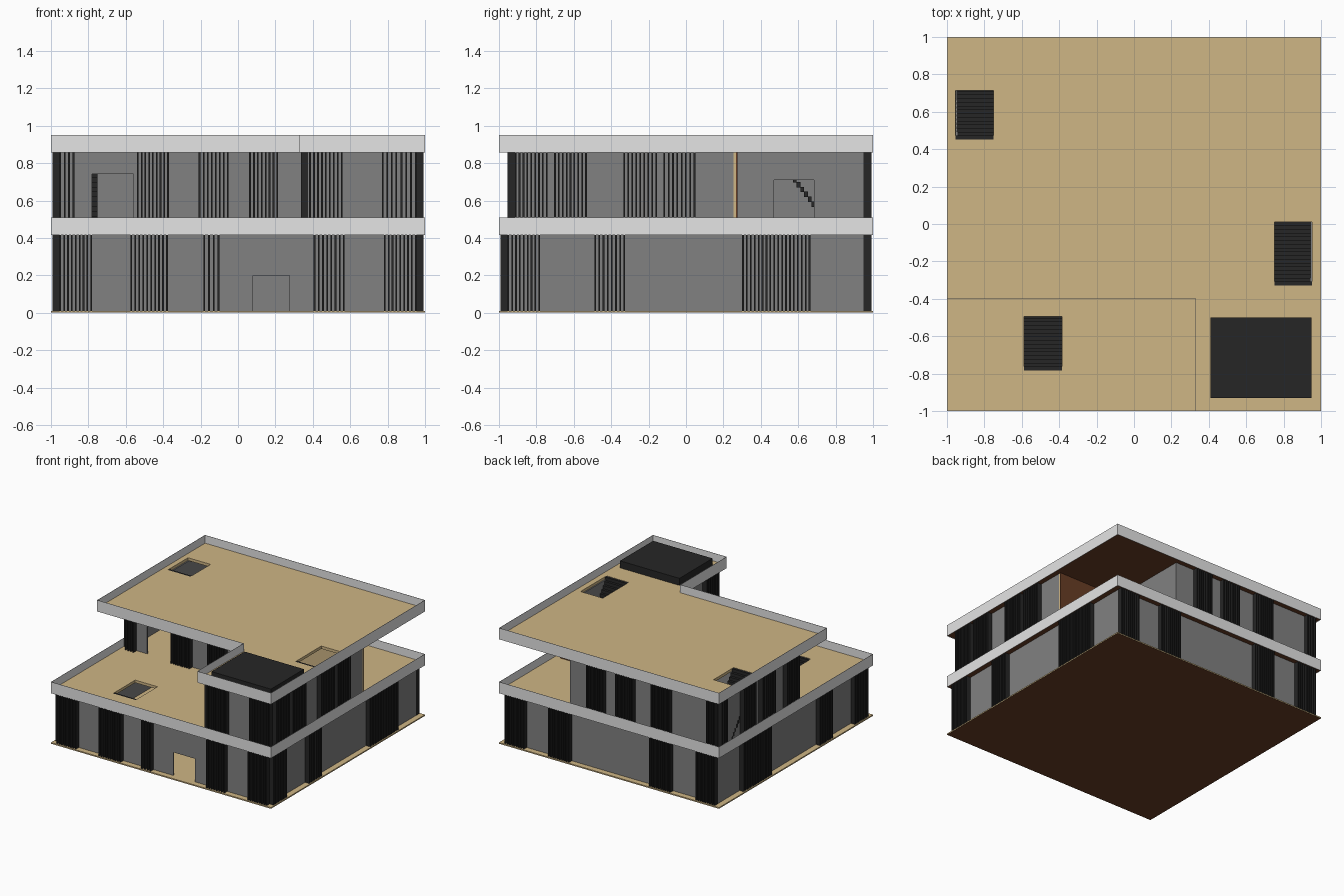
import bpy, bmesh

if "Cube" in bpy.data.objects:
    bpy.data.objects.remove(bpy.data.objects["Cube"])

def mat(name, rgb):
    m = bpy.data.materials.new(name)
    m.diffuse_color = (*rgb, 1)
    m.use_nodes = True
    m.node_tree.nodes["Principled BSDF"].inputs["Base Color"].default_value = m.diffuse_color
    return m

TAN = mat("tan_floor", (0.62, 0.465, 0.235))
BROWN = mat("dark_brown_underside", (0.14, 0.047, 0.018))
WALL = mat("grey_wall", (0.22, 0.22, 0.22))
LIGHT = mat("light_grey_parapet", (0.78, 0.78, 0.78))
DARK = mat("charcoal", (0.019, 0.019, 0.019))

def add_box(bm, x0, x1, y0, y1, z0, z1):
    v = [bm.verts.new((x, y, z)) for z in (z0, z1)
         for x, y in ((x0, y0), (x1, y0), (x1, y1), (x0, y1))]
    for f in ((3, 2, 1, 0), (4, 5, 6, 7), (0, 1, 5, 4), (1, 2, 6, 5), (2, 3, 7, 6), (3, 0, 4, 7)):
        bm.faces.new([v[i] for i in f])

def finish(name, bm, *mats):
    me = bpy.data.meshes.new(name)
    bm.to_mesh(me)
    bm.free()
    for m in mats:
        me.materials.append(m)
    ob = bpy.data.objects.new(name, me)
    bpy.context.collection.objects.link(ob)
    return ob

def boxes(name, m, *dims):
    bm = bmesh.new()
    for d in dims:
        add_box(bm, *d)
    return finish(name, bm, m)

def slab(name, xs, ys, z0, z1, keep):
    """Plate made of grid cells; cells failing keep() are left open. Brown below."""
    bm = bmesh.new()
    cells = {(i, j) for i in range(len(xs) - 1) for j in range(len(ys) - 1)
             if keep((xs[i] + xs[i + 1]) / 2, (ys[j] + ys[j + 1]) / 2)}

    def quad(pts, mi):
        bm.faces.new([bm.verts.new(p) for p in pts]).material_index = mi
    for i, j in cells:
        c = [(xs[i], ys[j]), (xs[i + 1], ys[j]), (xs[i + 1], ys[j + 1]), (xs[i], ys[j + 1])]
        quad([(*p, z1) for p in c], 0)
        quad([(*p, z0) for p in reversed(c)], 1)
        for k, (di, dj) in enumerate(((0, -1), (1, 0), (0, 1), (-1, 0))):
            if (i + di, j + dj) not in cells:
                a, b = c[k], c[(k + 1) % 4]
                quad([(*a, z0), (*b, z0), (*b, z1), (*a, z1)], 0)
    bmesh.ops.remove_doubles(bm, verts=bm.verts, dist=1e-5)
    return finish(name, bm, TAN, BROWN)

def wall_loop(name, pts, z0, z1, t, m, doors=(), skip=()):
    """Closed run of axis-aligned walls. doors: (segment, start, end, top)."""
    bm = bmesh.new()
    h = t / 2
    for s, (a, b) in enumerate(zip(pts, pts[1:] + pts[:1])):
        if s in skip:
            continue
        ax = 0 if abs(a[1] - b[1]) < 1e-6 else 1
        lo, hi, c = min(a[ax], b[ax]) - h, max(a[ax], b[ax]) + h, a[1 - ax]
        runs = [(lo, hi, z0)]
        for seg, d0, d1, top in doors:
            if seg == s:
                runs = [(lo, d0, z0), (d0, d1, top), (d1, hi, z0)]
        for p, q, zb in runs:
            if ax == 0:
                add_box(bm, p, q, c - h, c + h, zb, z1)
            else:
                add_box(bm, c - h, c + h, p, q, zb, z1)
    return finish(name, bm, m)

def fins(name, ax, plane, out, groups, z0, z1):
    """Groups of upright slats standing out from a wall that runs along axis ax."""
    bm = bmesh.new()
    p0, p1 = sorted((plane, plane + out * 0.044))
    w = 0.009
    for a, b in groups:
        n = max(2, round((b - a) / 0.02))
        for k in range(n):
            u = a + (b - a - w) * k / (n - 1)
            if ax == 0:
                add_box(bm, u, u + w, p0, p1, z0, z1)
            else:
                add_box(bm, p0, p1, u, u + w, z0, z1)
    return finish(name, bm, DARK)

def stairs(name, x0, x1, ytop, zbot, ztop, run=0.34, n=17):
    """Open flight rising toward -y."""
    r = (ztop - zbot) / n
    boxes(name, DARK, *[(x0, x1, ytop + run * k / n, ytop + run * (k + 1) / n,
                         ztop - r * (k + 1) - 0.005, ztop - r * k - 0.002) for k in range(n)])

# Floor plates
E = 0.998
slab("ground_floor", [-1, 1], [-1, 1], 0, 0.01, lambda x, y: True)
slab("terrace_floor", [-E, -0.588, -0.385, E], [-E, -0.782, -0.495, E], 0.418, 0.44,
     lambda x, y: not (-0.585 < x < -0.385 and -0.78 < y < -0.495))
slab("roof", [-E, -0.955, -0.75, 0.332, 0.75, 0.952, E], [-E, -0.399, -0.328, 0.01, 0.452, 0.715, E],
     0.862, 0.885,
     lambda x, y: not (x < 0.332 and y < -0.399) and not (0.75 < x < 0.952 and -0.328 < y < 0.01)
     and not (-0.955 < x < -0.75 and 0.452 < y < 0.715))

# Parapets
P = 0.999
wall_loop("terrace_parapet", [(-P, -P), (P, -P), (P, P), (-P, P)], 0.415, 0.508, 0.002, LIGHT)
wall_loop("roof_parapet", [(-P, -0.4), (0.331, -0.4), (0.331, -P), (P, -P), (P, P), (-P, P)],
          0.858, 0.951, 0.002, LIGHT)

# Walls with door openings; the wall facing the recessed terrace is a separate panel
W = 0.948
wall_loop("lower_walls", [(-W, -W), (W, -W), (W, W), (-W, W)], 0.01, 0.42, 0.01, WALL,
          [(0, 0.08, 0.275, 0.2)])
wall_loop("upper_walls", [(-W, -0.06), (0.38, -0.06), (0.38, -0.91), (W, -0.91),
                          (W, 0.25), (0.38, 0.25), (0.38, W), (-W, W)],
          0.44, 0.864, 0.01, WALL, [(0, -0.78, -0.56, 0.742), (5, 0.47, 0.685, 0.71)], skip=(4,))
boxes("recess_wall_inner", TAN, (0.385, 0.953, 0.255, 0.266, 0.44, 0.862))
boxes("recess_wall_outer", BROWN, (0.385, 0.953, 0.266, 0.275, 0.44, 0.862))

# Lower slat groups
L0, L1, U0, U1 = 0.01, 0.418, 0.44, 0.862
corner = [(-0.955, -0.78), (0.78, 0.955)]
side = [(-0.955, -0.78), (-0.49, -0.325), (0.30, 0.665)]
fins("lower_front_slats", 0, -W, -1, corner + [(-0.575, -0.375), (-0.185, -0.1), (0.405, 0.57)], L0, L1)
fins("lower_back_slats", 0, W, 1, corner + [(-0.55, -0.36), (0.37, 0.56)], L0, L1)
fins("lower_right_slats", 1, W, 1, side, L0, L1)
fins("lower_left_slats", 1, -W, -1, side, L0, L1)

# Upper slat groups
upper = [(-0.955, -0.875), (-0.54, -0.37), (-0.21, -0.05), (0.06, 0.215)]
fins("upper_front_slats", 0, -0.06, -1, upper, U0, U1)
fins("upper_back_slats", 0, W, 1, upper, U0, U1)
fins("wing_front_slats", 0, -0.91, -1, [(0.38, 0.56), (0.77, 0.85), (0.87, 0.955)], U0, U1)
fins("wing_left_slats", 1, 0.38, -1, [(-0.915, -0.75), (-0.53, -0.36)], U0, U1)
fins("upper_right_slats", 1, W, 1,
     [(-0.915, -0.74), (-0.705, -0.53), (-0.335, -0.155), (-0.12, 0.05)], U0, U1)
fins("upper_left_slats", 1, -W, -1, [(-0.06, 0.1), (0.25, 0.42), (0.5, 0.66), (0.87, 0.95)], U0, U1)

# Stairs and roof unit
stairs("terrace_stairs", -0.588, -0.385, -0.782, 0.01, 0.44)
stairs("roof_stairs_left", -0.955, -0.75, 0.452, 0.44, 0.885)
stairs("roof_stairs_right", 0.75, 0.952, -0.328, 0.44, 0.885)
boxes("roof_unit", DARK, (0.41, 0.95, -0.93, -0.5, 0.885, 0.943))
